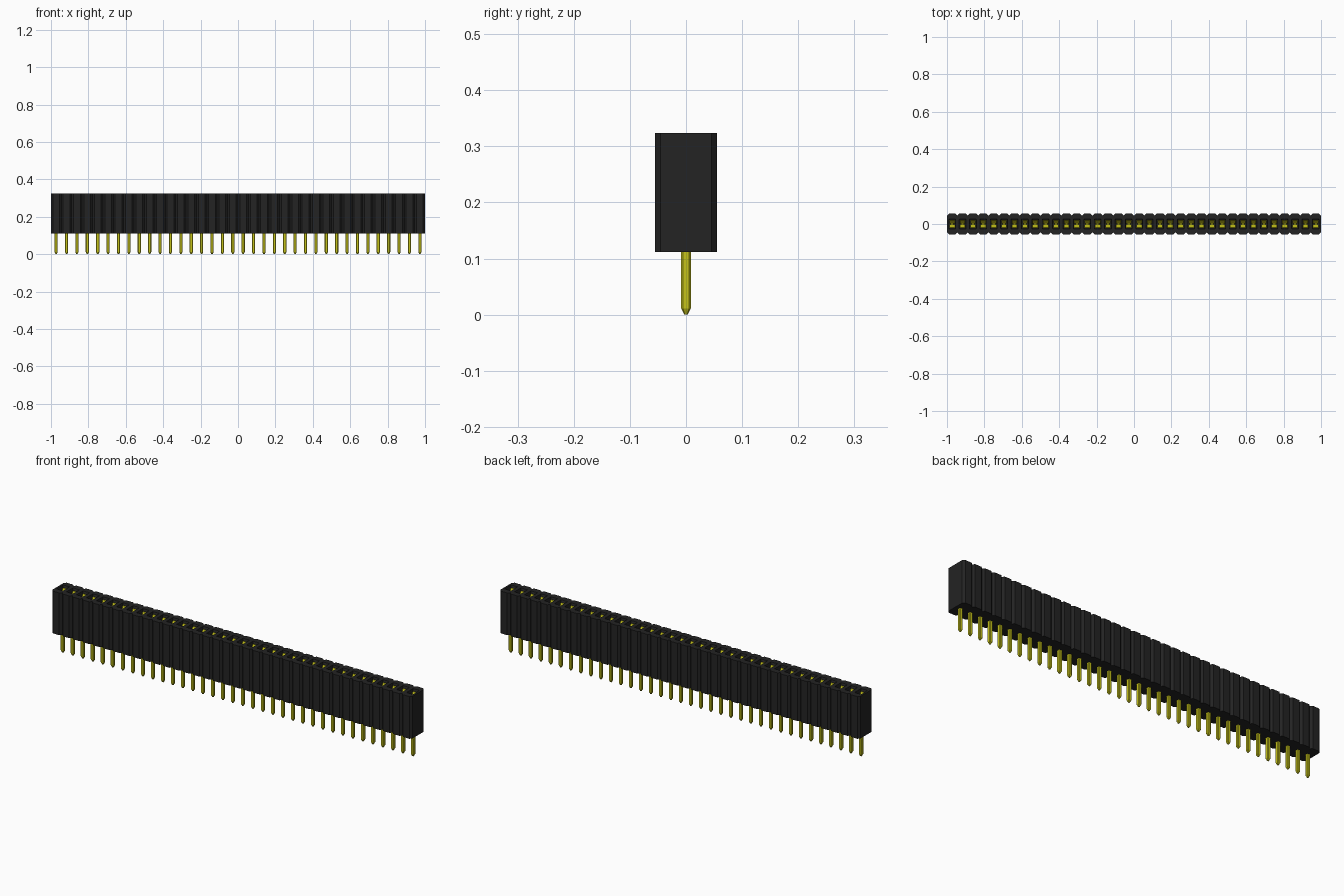
import bpy, bmesh

if "Cube" in bpy.data.objects:
    bpy.data.objects.remove(bpy.data.objects["Cube"])

COUNT = 36
PITCH = 2.0 / COUNT
BASE, TOP = 0.112, 0.324
CENTRES = [-1 + PITCH * (i + 0.5) for i in range(COUNT)]


def material(name, rgb):
    m = bpy.data.materials.new(name)
    m.use_nodes = True
    m.diffuse_color = (*rgb, 1)
    bsdf = m.node_tree.nodes["Principled BSDF"]
    bsdf.inputs["Base Color"].default_value = (*rgb, 1)
    bsdf.inputs["Roughness"].default_value = 0.6
    return m


black = material("black plastic", (0.017, 0.017, 0.017))
gold = material("yellow metal", (0.56, 0.54, 0.01))


def ring(bm, cx, hx, hy, c, z):
    """Rectangle with chamfered corners, counter-clockwise; edge 0 faces +x."""
    pts = [(hx, -hy + c), (hx, hy - c), (hx - c, hy), (-hx + c, hy),
           (-hx, hy - c), (-hx, -hy + c), (-hx + c, -hy), (hx - c, -hy)]
    return [bm.verts.new((cx + x, y, z)) for x, y in pts]


def loft(bm, rings, skip=()):
    """Join successive rings and cap both ends; skip lists sides left open on the first band."""
    for level, (a, b) in enumerate(zip(rings, rings[1:])):
        for i in range(8):
            if level == 0 and i in skip:
                continue
            j = (i + 1) % 8
            bm.faces.new((a[i], a[j], b[j], b[i]))
    bm.faces.new(rings[0][::-1])
    bm.faces.new(rings[-1])


def finish(bm, name, mat):
    bmesh.ops.recalc_face_normals(bm, faces=bm.faces)
    mesh = bpy.data.meshes.new(name)
    bm.to_mesh(mesh)
    bm.free()
    mesh.materials.append(mat)
    obj = bpy.data.objects.new(name, mesh)
    bpy.context.collection.objects.link(obj)


# Housing: a row of chamfered cells, each with a funnel-mouthed socket
bm = bmesh.new()
for n, cx in enumerate(CENTRES):
    skip = ([0] if n < COUNT - 1 else []) + ([4] if n > 0 else [])
    loft(bm, [ring(bm, cx, PITCH / 2, 0.055, 0.01, BASE),
              ring(bm, cx, PITCH / 2, 0.055, 0.01, TOP),
              ring(bm, cx, 0.018, 0.026, 0.001, TOP),
              ring(bm, cx, 0.016, 0.023, 0.001, TOP - 0.010),
              ring(bm, cx, 0.016, 0.023, 0.001, 0.14)], skip)
bmesh.ops.remove_doubles(bm, verts=bm.verts, dist=1e-5)
finish(bm, "housing", black)

# Solder pins with chamfered edges and tapered tips
bm = bmesh.new()
for cx in CENTRES:
    loft(bm, [ring(bm, cx, 0.003, 0.003, 0.001, 0.0),
              ring(bm, cx, 0.0085, 0.0085, 0.003, 0.011),
              ring(bm, cx, 0.0085, 0.0085, 0.003, 0.15)])
finish(bm, "pins", gold)

# Spring contacts: a mirrored pair of bent leaves inside every socket
LEAF = [(0.012, 0.14), (0.004, 0.285), (0.019, 0.312),
        (0.022, 0.312), (0.009, 0.285), (0.017, 0.14)]
bm = bmesh.new()
for cx in CENTRES:
    for side in (1, -1):
        a = [bm.verts.new((cx - 0.014, side * y, z)) for y, z in LEAF]
        b = [bm.verts.new((cx + 0.014, side * y, z)) for y, z in LEAF]
        bm.faces.new(a)
        bm.faces.new(b[::-1])
        for i in range(6):
            j = (i + 1) % 6
            bm.faces.new((a[j], a[i], b[i], b[j]))
finish(bm, "spring_contacts", gold)
